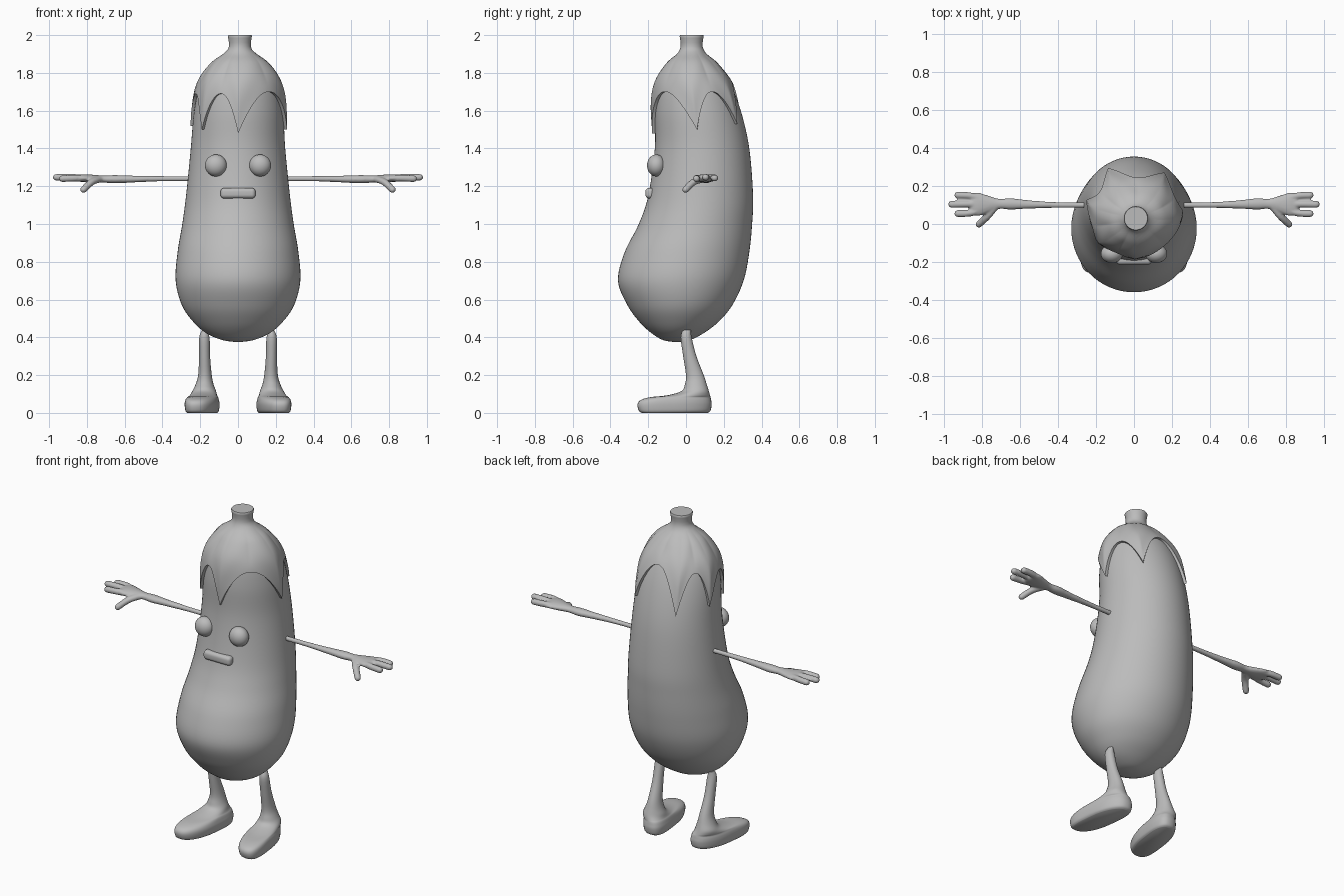
import bpy, bmesh, math
from mathutils import Vector

if "Cube" in bpy.data.objects:
    bpy.data.objects.remove(bpy.data.objects["Cube"])

grey = bpy.data.materials.new("plain_grey")
grey.diffuse_color = (0.5, 0.5, 0.5, 1)
grey.use_nodes = True
grey.node_tree.nodes["Principled BSDF"].inputs["Base Color"].default_value = grey.diffuse_color


def finish(name, bm, angle=50):
    bmesh.ops.recalc_face_normals(bm, faces=bm.faces[:])
    me = bpy.data.meshes.new(name)
    bm.to_mesh(me)
    bm.free()
    ob = bpy.data.objects.new(name, me)
    bpy.context.collection.objects.link(ob)
    me.materials.append(grey)
    bpy.ops.object.select_all(action='DESELECT')
    ob.select_set(True)
    bpy.context.view_layer.objects.active = ob
    bpy.ops.object.shade_smooth_by_angle(angle=math.radians(angle))
    return ob


def smooth_rows(rows, steps=6):
    """Catmull-Rom interpolation of every column of a table."""
    out = []
    for i in range(len(rows) - 1):
        a, b, c, d = (rows[max(i - 1, 0)], rows[i], rows[i + 1],
                      rows[min(i + 2, len(rows) - 1)])
        for k in range(steps):
            t = k / steps
            out.append([0.5 * (2*q + (r-p)*t + (2*p-5*q+4*r-s)*t*t + (3*q-p-3*r+s)*t**3)
                        for p, q, r, s in zip(a, b, c, d)])
    return out + [list(rows[-1])]


def skin(bm, rings, cap_start=True, cap_end=True):
    """Bridge equal-length rings of points."""
    vs = [[bm.verts.new(p) for p in ring] for ring in rings]
    n = len(vs[0])
    for a, b in zip(vs, vs[1:]):
        for i in range(n):
            j = (i + 1) % n
            bm.faces.new((a[i], a[j], b[j], b[i]))
    if cap_start:
        bm.faces.new(vs[0])
    if cap_end:
        bm.faces.new(vs[-1])


def angles(n):
    return [2 * math.pi * i / n for i in range(n)]


# Body: z, front y, back y, half width, centre x
profile = smooth_rows([
    (.375, -.06, -.04, .01, 0), (.385, -.12, .02, .08, 0), (.42, -.18, .09, .165, 0),
    (.48, -.245, .17, .235, 0), (.57, -.31, .245, .297, 0), (.70, -.36, .305, .33, 0),
    (.85, -.325, .335, .32, 0), (1.0, -.25, .35, .295, 0), (1.15, -.20, .355, .275, 0),
    (1.4, -.165, .335, .25, 0), (1.6, -.165, .29, .235, .003), (1.75, -.145, .23, .203, .006),
    (1.85, -.095, .16, .145, .01), (1.9, -.045, .105, .085, .01), (1.925, -.033, .093, .063, .01)])


def body_point(z, a, off=0.0):
    for p, q in zip(profile, profile[1:]):
        if z <= q[0]:
            break
    t = min(max((z - p[0]) / (q[0] - p[0]), 0), 1)
    _, yf, yb, rx, cx = [u + (v - u) * t for u, v in zip(p, q)]
    return (cx + (rx + off) * math.cos(a),
            (yf + yb) / 2 + ((yb - yf) / 2 + off) * math.sin(a), z)


bm = bmesh.new()
skin(bm, [[body_point(r[0], a) for a in angles(64)] for r in profile])
finish("body", bm)

# Leafy cap: pointed tips (degrees, z) with rounded arches between them
tips = [(-90, 1.48), (-4, 1.50), (52, 1.53), (122, 1.49), (168, 1.52), (222, 1.50), (270, 1.48)]
arches = [1.70, 1.70, 1.75, 1.72, 1.69, 1.69]


def cap_edge(a):
    """Edge height and closeness to a tip at angle a."""
    d = (math.degrees(a) + 90) % 360 - 90
    for (a0, z0), (a1, z1), top in zip(tips, tips[1:], arches):
        if a0 <= d <= a1:
            u = (d - a0) / (a1 - a0)
            z, t = (z0, 2 * u) if u < .5 else (z1, 2 - 2 * u)
            return z + (top - z) * (1 - (1 - t) ** 2.2), 1 - t


ring_angles = angles(180)
rings = []
for k in range(-1, 25):
    t = max(k, 0) / 24
    ring = []
    for a in ring_angles:
        z0, near = cap_edge(a)
        z = z0 + (1.925 - z0) * t
        off = -.02 if k < 0 else .016 * (1 - t ** 3)
        off += .018 * (near - .4) * math.sin(math.pi * t) ** 2
        ring.append(body_point(z, a, off))
    rings.append(ring)
# Stem rising out of the cap
for z, r in [(1.94, .058), (1.96, .058), (1.985, .062), (1.995, .064), (2.0, .061)]:
    rings.append([(.01 + r * math.cos(a), .03 + r * math.sin(a), z) for a in ring_angles])
bm = bmesh.new()
skin(bm, rings, cap_start=False)
finish("leafy_cap_and_stem", bm)


def tube(bm, pts, n=16):
    """Rounded tube through (x, y, z, half width, half thickness)."""
    rows = smooth_rows(pts, 4)
    P = [Vector(r[:3]) for r in rows]
    rings = []

    def ring(c, d, w, h):
        side = d.cross(Vector((0, 0, 1))).normalized()
        up = side.cross(d).normalized()
        return [c + side * w * math.cos(a) + up * h * math.sin(a) for a in angles(n)]

    for i, r in enumerate(rows):
        d = (P[min(i + 1, len(P) - 1)] - P[max(i - 1, 0)]).normalized()
        rings.append(ring(P[i], d, r[3], r[4]))
    for k in (30, 55, 75):                       # rounded end
        c, s = math.cos(math.radians(k)), math.sin(math.radians(k))
        rings.append(ring(P[-1] + d * r[4] * s, d, r[3] * c, r[4] * c))
    skin(bm, rings)


arm_path = [(.22, .10, 1.24, .014, .014), (.40, .10, 1.24, .015, .014),
            (.55, .103, 1.238, .022, .018), (.65, .106, 1.237, .030, .022),
            (.71, .106, 1.238, .027, .019), (.77, .105, 1.24, .046, .021),
            (.82, .104, 1.243, .062, .021), (.85, .104, 1.243, .058, .018)]
fingers = [[(.79, .125, 1.24, .018, .018), (.86, .148, 1.245, .018, .018), (.93, .152, 1.243, .019, .018)],
           [(.80, .105, 1.24, .018, .018), (.88, .105, 1.248, .018, .018), (.962, .104, 1.247, .019, .018)],
           [(.79, .08, 1.24, .018, .018), (.86, .058, 1.243, .018, .018), (.93, .055, 1.24, .019, .018)],
           [(.73, .095, 1.238, .02, .018), (.775, .04, 1.222, .02, .018), (.818, -.002, 1.182, .018, .018)]]

# Legs with feet: z, front y, back y, half width, centre x, toe-out shift, roundness
leg_rows = smooth_rows([
    (0, -.235, .115, .07, .19, .035, .8), (.012, -.25, .13, .08, .19, .035, .8),
    (.045, -.257, .136, .084, .19, .035, .8), (.068, -.24, .133, .081, .19, .033, .8),
    (.083, -.19, .13, .076, .187, .028, .85), (.093, -.10, .127, .071, .183, .015, .9),
    (.115, -.025, .121, .063, .179, 0, 1), (.15, -.006, .11, .048, .177, 0, 1),
    (.2, 0, .094, .036, .175, 0, 1), (.3, -.015, .055, .029, .177, 0, 1),
    (.4, -.028, .03, .027, .178, 0, 1), (.44, -.015, .025, .012, .178, 0, 1)], 4)


def power(v, p):
    return math.copysign(abs(v) ** p, v)


for s, side in ((-1, "right"), (1, "left")):
    # Arm and hand fused into one skin
    bm = bmesh.new()
    for path in [arm_path] + fingers:
        tube(bm, [(s * p[0],) + p[1:] for p in path])
    arm = finish(side + "_arm", bm, 180)
    rm = arm.modifiers.new("fuse", 'REMESH')
    rm.mode, rm.voxel_size, rm.use_smooth_shade = 'VOXEL', .006, True
    sm = arm.modifiers.new("soften", 'SMOOTH')
    sm.factor, sm.iterations = .5, 4

    bm = bmesh.new()
    skin(bm, [[(s * (cx + rx * power(math.cos(a), p) - shift * math.sin(a)),
                (yf + yb) / 2 + (yb - yf) / 2 * power(math.sin(a), p), z)
               for a in angles(40)]
              for z, yf, yb, rx, cx, shift, p in leg_rows])
    finish(side + "_leg", bm)

    # Bulging eye
    bm = bmesh.new()
    bmesh.ops.create_uvsphere(bm, u_segments=32, v_segments=20, radius=.058)
    bmesh.ops.scale(bm, vec=(1, .85, 1), verts=bm.verts[:])
    bmesh.ops.translate(bm, vec=(s * .117, -.157, 1.31), verts=bm.verts[:])
    finish(side + "_eye", bm)

# Mouth: rounded bar
bm = bmesh.new()
bmesh.ops.create_cube(bm, size=1)
bmesh.ops.scale(bm, vec=(.186, .05, .056), verts=bm.verts[:])
bmesh.ops.bevel(bm, geom=bm.edges[:], offset=.02, segments=5, profile=.5, affect='EDGES')
bmesh.ops.translate(bm, vec=(0, -.19, 1.163), verts=bm.verts[:])
finish("mouth", bm, 60)
